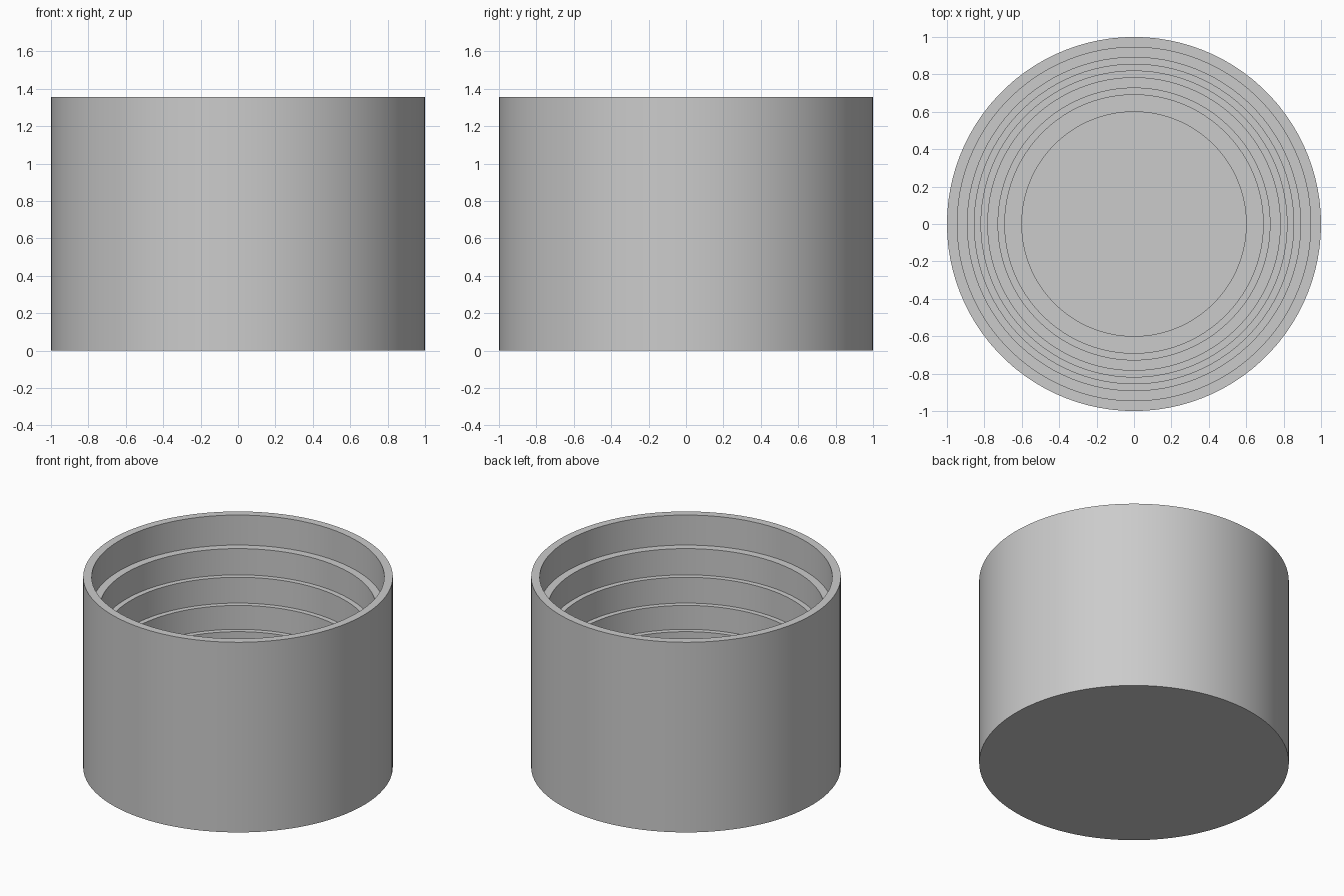
import bpy
import bmesh
import math

SEGMENTS = 100
HEIGHT = 1.355
# Stepped bore: (radius, depth) of each pocket from the top down
POCKETS = [(0.945, 0.214), (0.891, 0.187), (0.854, 0.184), (0.818, 0.17),
           (0.782, 0.136), (0.727, 0.155), (0.691, 0.136), (0.6, 0.136)]

cube = bpy.data.objects.get("Cube")
if cube:
    bpy.data.objects.remove(cube, do_unlink=True)

# Plain grey material
grey = bpy.data.materials.new("light grey")
grey.use_nodes = True
colour = (0.6, 0.6, 0.6, 1)
grey.diffuse_color = colour
grey.node_tree.nodes["Principled BSDF"].inputs["Base Color"].default_value = colour

# Half section: base, outer wall, rim, then the descending steps to the floor
profile = [(0, 0), (1, 0), (1, HEIGHT)]
z = HEIGHT
for radius, depth in POCKETS:
    profile.append((radius, z))
    z -= depth
    profile.append((radius, z))
profile.append((0, z))

# Revolve the section around the vertical axis
bm = bmesh.new()
verts = [bm.verts.new((r, 0, h)) for r, h in profile]
edges = [bm.edges.new(pair) for pair in zip(verts, verts[1:])]
bmesh.ops.spin(bm, geom=verts + edges, cent=(0, 0, 0), axis=(0, 0, 1),
               angle=math.tau, steps=SEGMENTS, use_merge=True)
bmesh.ops.remove_doubles(bm, verts=bm.verts, dist=0.0001)
bmesh.ops.recalc_face_normals(bm, faces=bm.faces)

mesh = bpy.data.meshes.new("stepped_cup")
bm.to_mesh(mesh)
bm.free()
mesh.materials.append(grey)
cup = bpy.data.objects.new("stepped_cup", mesh)
bpy.context.collection.objects.link(cup)

# Smooth walls with crisp step edges
bpy.ops.object.select_all(action="DESELECT")
cup.select_set(True)
bpy.context.view_layer.objects.active = cup
bpy.ops.object.shade_smooth_by_angle(angle=math.radians(30))
